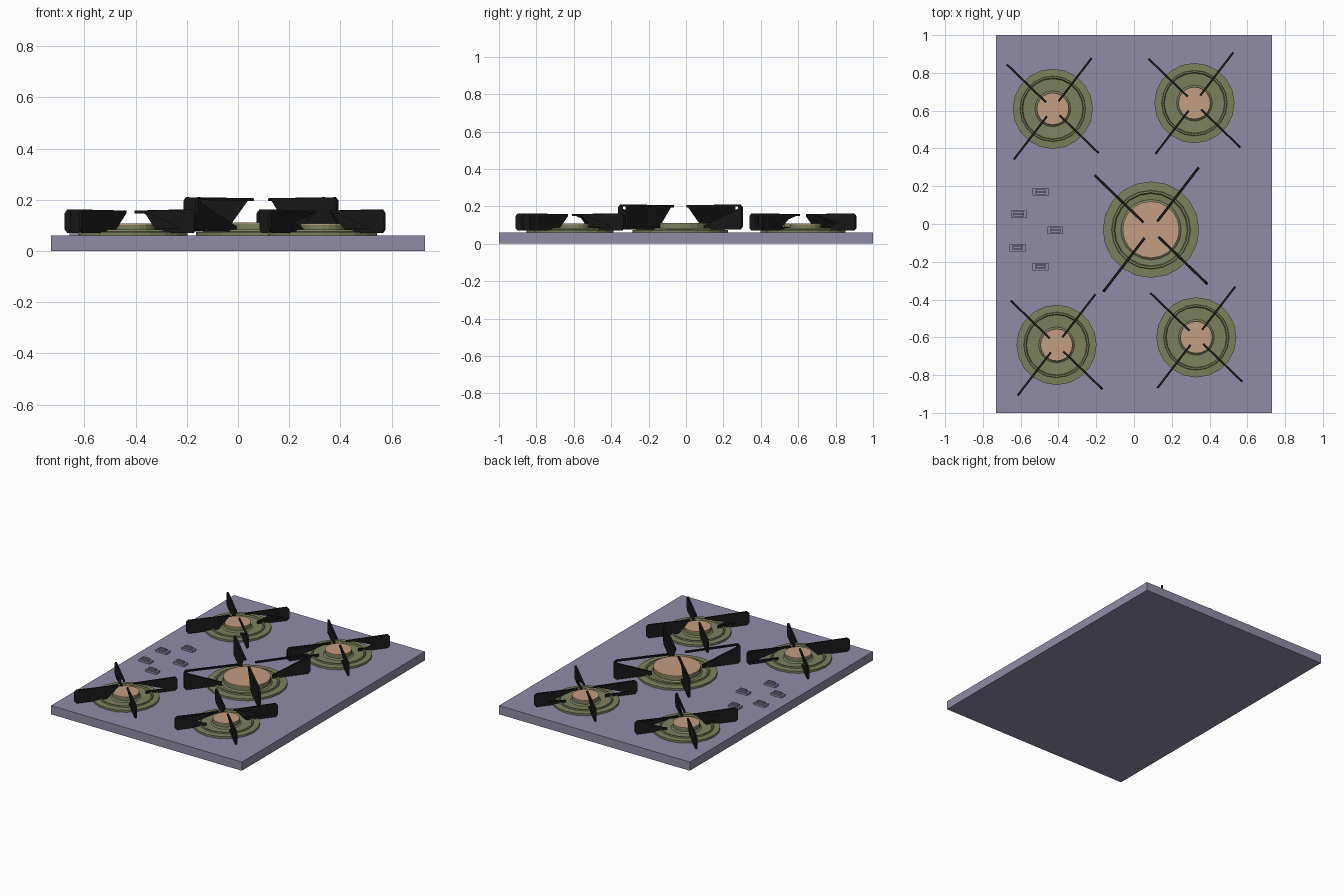
import bpy, bmesh
from math import cos, sin, pi, radians

if "Cube" in bpy.data.objects:
    bpy.data.objects.remove(bpy.data.objects["Cube"])


def material(name, rgb):
    m = bpy.data.materials.new(name)
    m.diffuse_color = (*rgb, 1)
    m.use_nodes = True
    m.node_tree.nodes["Principled BSDF"].inputs["Base Color"].default_value = m.diffuse_color
    return m


SLAB = material("slab_violet", (0.28, 0.26, 0.38))
OLIVE = material("burner_olive", (0.20, 0.22, 0.11))
TAN = material("cap_tan", (0.55, 0.34, 0.22))
BLACK = material("grate_black", (0.01, 0.01, 0.01))


def finish(name, bm, mat):
    bmesh.ops.recalc_face_normals(bm, faces=bm.faces)
    me = bpy.data.meshes.new(name)
    bm.to_mesh(me)
    bm.free()
    me.materials.append(mat)
    ob = bpy.data.objects.new(name, me)
    bpy.context.collection.objects.link(ob)
    return ob


def add_box(bm, x, y, sx, sy, z0, z1):
    vs = bmesh.ops.create_cube(bm, size=1)["verts"]
    for v in vs:
        v.co = (x + v.co.x * sx, y + v.co.y * sy, (z0 + z1) / 2 + v.co.z * (z1 - z0))


def lathe(name, cx, cy, profile, mat, sides=20):
    """Revolve (radius, z) points, closing the first and last ring with caps."""
    bm = bmesh.new()
    rings = [[bm.verts.new((cx + r * cos(2 * pi * i / sides), cy + r * sin(2 * pi * i / sides), z))
              for i in range(sides)] for r, z in profile]
    for a, b in zip(rings, rings[1:]):
        for i in range(sides):
            j = (i + 1) % sides
            bm.faces.new((a[i], a[j], b[j], b[i]))
    bm.faces.new(rings[0])
    bm.faces.new(rings[-1])
    return finish(name, bm, mat)


def grate(name, cx, cy, r_out, r_top, r_bot, z0, z1, w):
    """Four upright C-shaped arms: long thin top bar, short thick bottom bar."""
    t, b, s, c = 0.011, 0.02, 0.014, 0.014
    outline = [(r_top, z1 - 0.004), (r_out - c, z1), (r_out, z1 - c), (r_out, z0 + c),
               (r_out - c, z0), (r_bot, z0), (r_bot, z0 + b), (r_out - s - 0.008, z0 + b),
               (r_out - s, z0 + b + 0.008), (r_out - s, z1 - t - 0.008),
               (r_out - s - 0.008, z1 - t), (r_top, z1 - t - 0.004)]
    bm = bmesh.new()
    for deg in (52.5, 136, 232.5, 316):
        ca, sa = cos(radians(deg)), sin(radians(deg))
        sides = [[bm.verts.new((cx + r * ca - o * sa, cy + r * sa + o * ca, z)) for r, z in outline]
                 for o in (-w / 2, w / 2)]
        n = len(outline)
        for ring in sides:
            bm.faces.new(ring)
        for i in range(n):
            j = (i + 1) % n
            bm.faces.new((sides[0][i], sides[0][j], sides[1][j], sides[1][i]))
    bmesh.ops.triangulate(bm, faces=[f for f in bm.faces if len(f.verts) > 4])
    return finish(name, bm, BLACK)


def burner(label, cx, cy, R, cap, cap_z, arm):
    # stepped dish with raised ring, recess and central pedestal
    lathe(label + "_burner_dish", cx, cy,
          [(R, 0.06), (R, 0.074), (0.82 * R, 0.076), (0.81 * R, 0.084), (0.77 * R, 0.084),
           (0.75 * R, 0.075), (cap + 0.01, 0.072), (cap, 0.08), (cap, cap_z - 0.005)], OLIVE)
    # tan cap
    lathe(label + "_burner_cap", cx, cy, [(cap, cap_z - 0.005), (cap, cap_z)], TAN)
    grate(label + "_pan_grate", cx, cy, *arm)


# counter slab
bm = bmesh.new()
add_box(bm, 0, 0, 1.46, 2.0, 0, 0.06)
finish("hob_slab", bm, SLAB)

# burners
SMALL_ARM = (0.338, 0.05, 0.13, 0.07, 0.162, 0.011)
for label, x, y in (("back_left", -0.43, 0.61), ("back_right", 0.32, 0.64),
                    ("front_left", -0.41, -0.64), ("front_right", 0.33, -0.60)):
    burner(label, x, y, 0.212, 0.085, 0.107, SMALL_ARM)
burner("center", 0.09, -0.03, 0.255, 0.15, 0.112, (0.415, 0.055, 0.165, 0.076, 0.21, 0.014))

# control buttons
for i, (x, y) in enumerate(((-0.495, 0.17), (-0.61, 0.052), (-0.417, -0.032),
                            (-0.616, -0.125), (-0.495, -0.226))):
    bm = bmesh.new()
    add_box(bm, x, y, 0.084, 0.04, 0.06, 0.073)
    add_box(bm, x, y, 0.055, 0.026, 0.073, 0.082)
    add_box(bm, x, y, 0.045, 0.01, 0.082, 0.09)
    finish(f"control_button_{i + 1}", bm, SLAB)
